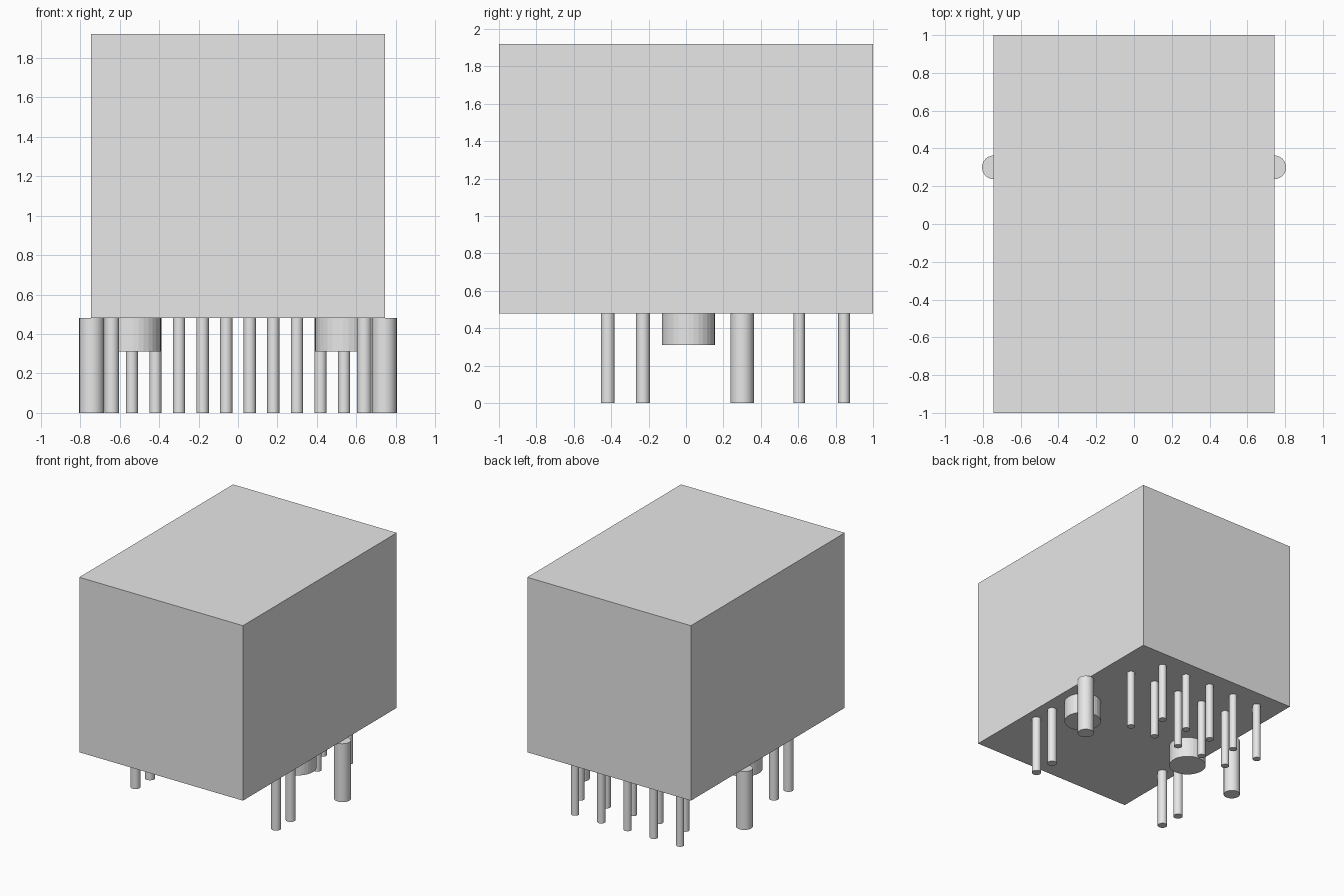
import bpy

cube = bpy.data.objects.get("Cube")
if cube:
    bpy.data.objects.remove(cube, do_unlink=True)

# Single plain grey
grey = bpy.data.materials.new("light_grey")
grey.use_nodes = True
grey.diffuse_color = (0.8, 0.8, 0.8, 1)
grey.node_tree.nodes["Principled BSDF"].inputs["Base Color"].default_value = (0.8, 0.8, 0.8, 1)

BASE = 0.48   # underside of the housing
TOP = 1.92


def finish(name):
    obj = bpy.context.object
    obj.name = name
    obj.data.materials.append(grey)
    return obj


def post(name, x, y, radius, bottom=0.0, sides=24):
    """Upright cylinder hanging from the underside of the housing."""
    bpy.ops.mesh.primitive_cylinder_add(
        vertices=sides, radius=radius, depth=BASE - bottom,
        location=(x, y, (BASE + bottom) / 2))
    return finish(name)


# Housing block
bpy.ops.mesh.primitive_cube_add(size=1, location=(0, 0, (BASE + TOP) / 2))
housing = finish("housing")
housing.scale = (1.49, 2, TOP - BASE)
bpy.ops.object.transform_apply(location=False, rotation=False, scale=True)

# Mirrored pegs and pins on each side
for side, s in (("left", 1), ("right", -1)):
    post(f"{side}_locating_peg", s * 0.533, 0.013, 0.142, bottom=0.31, sides=32)
    post(f"{side}_shield_pin", s * 0.742, 0.30, 0.063)
    post(f"{side}_front_pin", s * 0.64, -0.418, 0.037)
    post(f"{side}_middle_pin", s * 0.64, -0.23, 0.037)

# Ten contact pins staggered in two rows
for i in range(10):
    row_y = 0.845 if i % 2 == 0 else 0.605
    post(f"contact_pin_{i + 1}", (i - 4.5) * 0.1195, row_y, 0.031)

# Round the sides of the slim pins, keep the rims crisp
bpy.ops.object.select_all(action="DESELECT")
for obj in bpy.context.scene.objects:
    if obj.type == "MESH" and obj.name.endswith("_pin") or obj.name.startswith("contact_pin"):
        obj.select_set(True)
        bpy.context.view_layer.objects.active = obj
bpy.ops.object.shade_smooth_by_angle()
